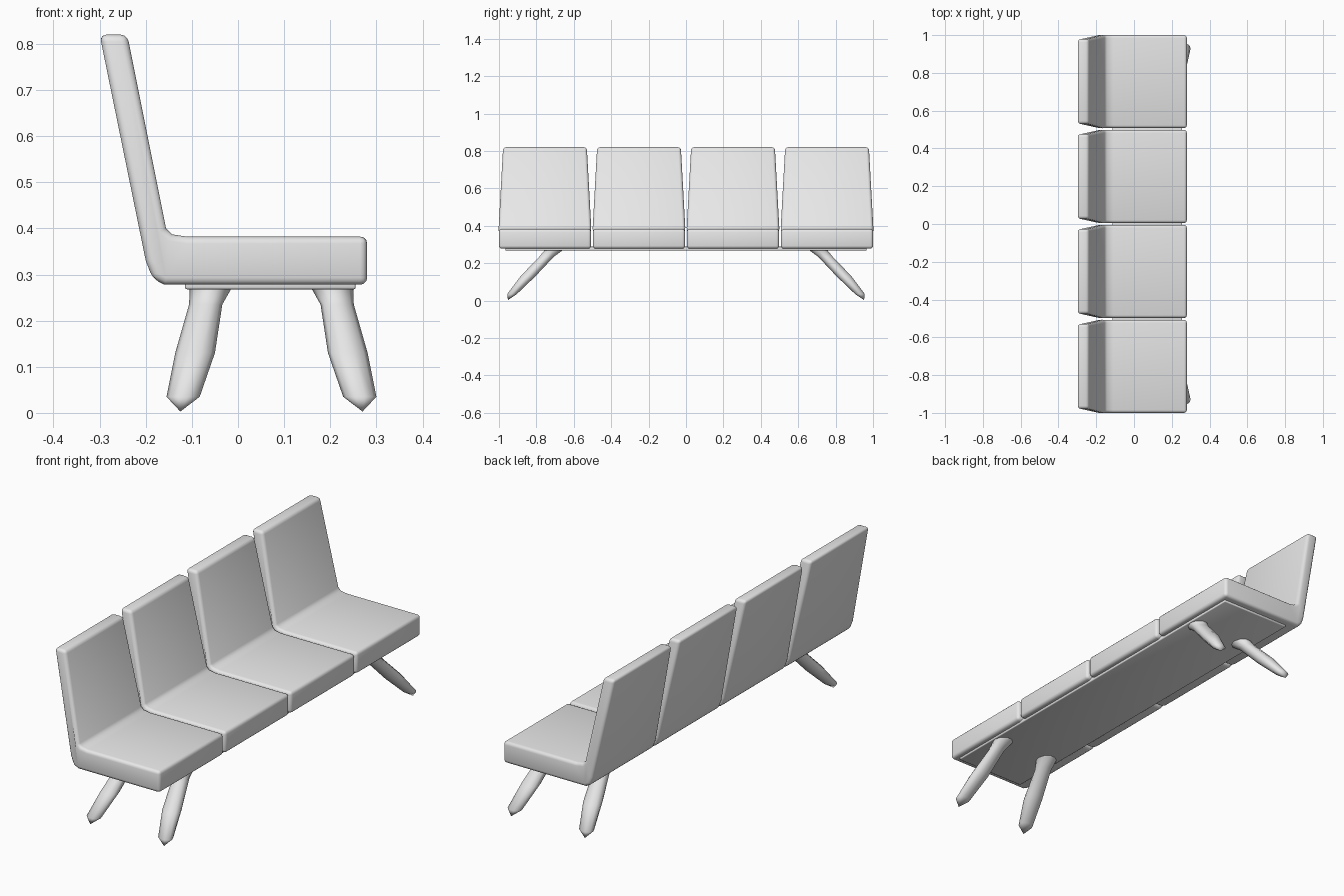
import bpy, bmesh, math
from mathutils import Vector

cube = bpy.data.objects.get("Cube")
if cube:
    bpy.data.objects.remove(cube, do_unlink=True)

GREY = (0.8, 0.8, 0.8, 1.0)
mat = bpy.data.materials.new("light grey")
mat.use_nodes = True
mat.diffuse_color = GREY
mat.node_tree.nodes["Principled BSDF"].inputs["Base Color"].default_value = GREY


def make_object(name, bm, bevel=0.0, segments=3):
    """Turn a bmesh into a smooth shaded object, with optional rounded edges."""
    bmesh.ops.recalc_face_normals(bm, faces=bm.faces)
    for face in bm.faces:
        face.smooth = True
    mesh = bpy.data.meshes.new(name)
    bm.to_mesh(mesh)
    bm.free()
    mesh.materials.append(mat)
    obj = bpy.data.objects.new(name, mesh)
    bpy.context.collection.objects.link(obj)
    if bevel:
        mod = obj.modifiers.new("rounded edges", 'BEVEL')
        mod.width = bevel
        mod.segments = segments
        mod.limit_method = 'ANGLE'
        mod.angle_limit = math.radians(40)
    return obj


# Seat and backrest in one side profile (x, z)
SEAT_PROFILE = [
    (-0.30, 0.82), (-0.24, 0.82), (-0.156, 0.40), (-0.143, 0.387),
    (-0.11, 0.382), (0.28, 0.382), (0.28, 0.278), (-0.16, 0.278),
    (-0.185, 0.291), (-0.20, 0.33),
]
HALF_WIDTH = 0.246


def make_seat(name, y):
    bm = bmesh.new()
    rings = []
    for side in (-1, 1):
        ring = []
        for x, z in SEAT_PROFILE:
            taper = 1 - 0.09 * max(0, (z - 0.40) / 0.42)
            ring.append(bm.verts.new((x, y + side * HALF_WIDTH * taper, z)))
        bm.faces.new(ring)
        rings.append(ring)
    n = len(SEAT_PROFILE)
    for i in range(n):
        j = (i + 1) % n
        bm.faces.new((rings[0][i], rings[0][j], rings[1][j], rings[1][i]))
    return make_object(name, bm, 0.015)


for i in range(4):
    make_seat(f"seat_{i + 1}", (i - 1.5) * 0.5027)

# Long plate under the seats
bm = bmesh.new()
bmesh.ops.create_cube(bm, size=1)
for v in bm.verts:
    v.co = Vector((0.07 + v.co.x * 0.37, v.co.y * 1.93, 0.278 + v.co.z * 0.02))
make_object("base_plate", bm, 0.004, 2)

# Splayed legs: centre x, centre y, z, radius x, radius y
LEG_RINGS = [
    (-0.058, 0.705, 0.280, 0.050, 0.058),
    (-0.061, 0.712, 0.265, 0.044, 0.050),
    (-0.070, 0.745, 0.235, 0.036, 0.041),
    (-0.093, 0.845, 0.130, 0.043, 0.042),
    (-0.119, 0.930, 0.035, 0.036, 0.027),
]
LEG_TIP = (-0.125, 0.952, 0.003)
MID_X = 0.0725
SIDES = 10


def make_leg(name, side_x, side_y):
    def place(x, y, z):
        return (MID_X - side_x * (x - MID_X), side_y * y, z)

    bm = bmesh.new()
    rings = []
    for cx, cy, z, rx, ry in LEG_RINGS:
        angles = [2 * math.pi * k / SIDES for k in range(SIDES)]
        rings.append([bm.verts.new(place(cx + rx * math.cos(a), cy + ry * math.sin(a), z))
                      for a in angles])
    tip = bm.verts.new(place(*LEG_TIP))
    bm.faces.new(rings[0])
    for k in range(SIDES):
        m = (k + 1) % SIDES
        for upper, lower in zip(rings, rings[1:]):
            bm.faces.new((upper[k], upper[m], lower[m], lower[k]))
        bm.faces.new((rings[-1][k], rings[-1][m], tip))
    return make_object(name, bm)


for x_name, sx in (("rear", -1), ("front", 1)):
    for y_name, sy in (("near", -1), ("far", 1)):
        make_leg(f"{x_name}_{y_name}_leg", sx, sy)
